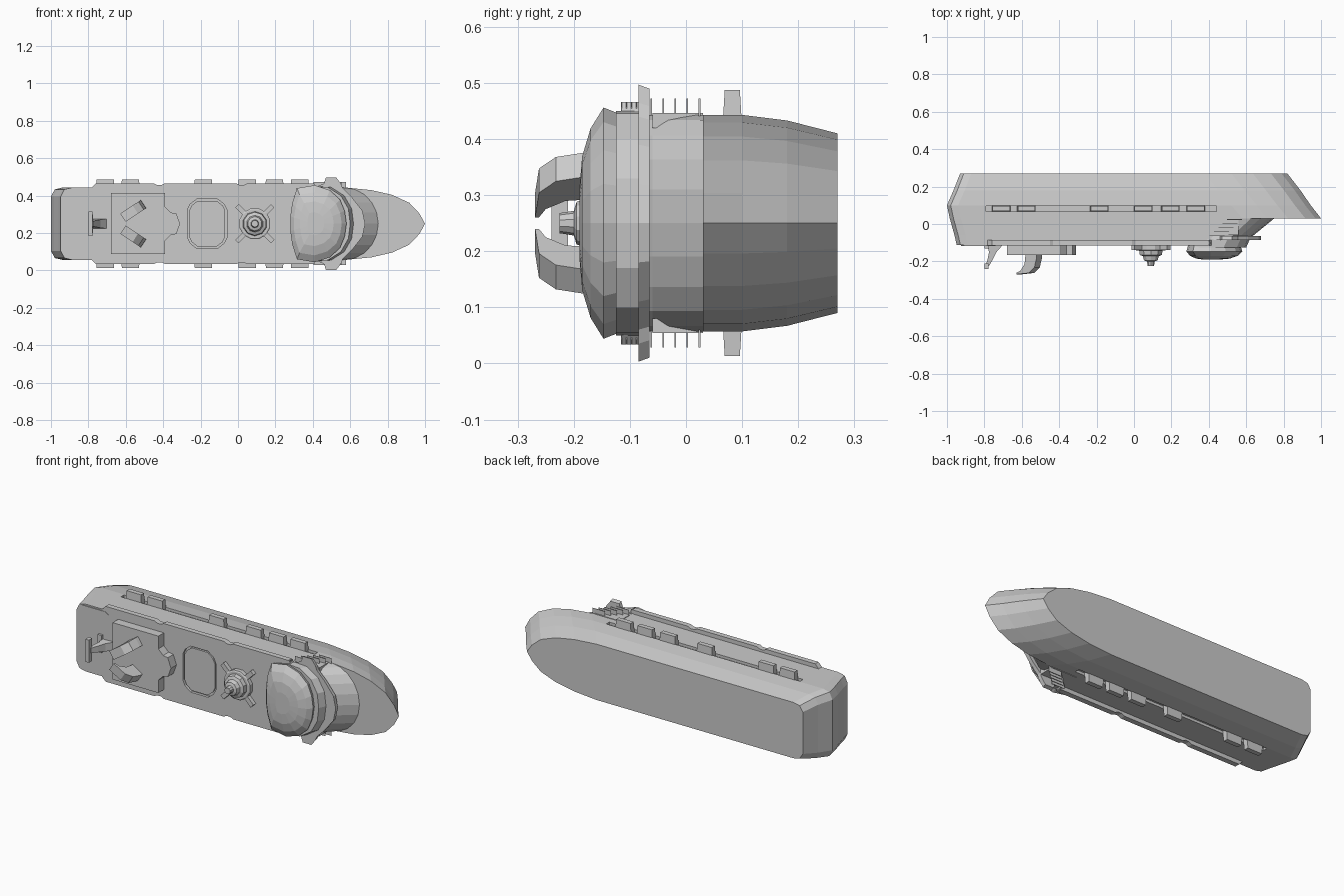
import bpy, bmesh, math
from mathutils import Vector

if "Cube" in bpy.data.objects:
    bpy.data.objects.remove(bpy.data.objects["Cube"])

# Ship lying on its side: x = length, w = across (world z), u = ship's up (world -y)
grey = bpy.data.materials.new("hull_grey")
grey.diffuse_color = (0.6, 0.6, 0.6, 1)
grey.use_nodes = True
grey.node_tree.nodes["Principled BSDF"].inputs["Base Color"].default_value = grey.diffuse_color
MID = 0.25


def P(x, w, u):
    return Vector((x, -u, MID + w))


def finish(name, bm):
    bmesh.ops.recalc_face_normals(bm, faces=bm.faces)
    me = bpy.data.meshes.new(name)
    bm.to_mesh(me)
    bm.free()
    me.materials.append(grey)
    ob = bpy.data.objects.new(name, me)
    bpy.context.collection.objects.link(ob)
    return ob


def skin(name, rings):
    """Join rings of points into a closed solid."""
    bm = bmesh.new()
    loops = [[bm.verts.new(p) for p in r] for r in rings]
    n = len(loops[0])
    for a, b in zip(loops, loops[1:]):
        for i in range(n):
            j = (i + 1) % n
            bm.faces.new((a[i], a[j], b[j], b[i]))
    bm.faces.new(loops[0][::-1])
    bm.faces.new(loops[-1])
    return finish(name, bm)


def loft(name, levels):
    """levels: (u, half outline), mirrored across the centreline."""
    rings = []
    for u, half in levels:
        full = half + [(x, -w) for x, w in reversed(half) if w > 1e-6]
        rings.append([P(x, w, u) for x, w in full])
    return skin(name, rings)


def box(name, x0, x1, w0, w1, u0, u1, taper=0):
    """Box; taper shrinks the outer (far w) face."""
    t = taper
    return skin(name, [
        [P(x0, w0, u0), P(x1, w0, u0), P(x1, w0, u1), P(x0, w0, u1)],
        [P(x0 + t, w1, u0 + t), P(x1 - t, w1, u0 + t),
         P(x1 - t, w1, u1 - t), P(x0 + t, w1, u1 - t)]])


def round_stack(name, cx, levels, n=8):
    """Stack of n-sided rings: (u, radius)."""
    return skin(name, [[P(cx + r * math.cos((i + .5) * math.tau / n),
                          r * math.sin((i + .5) * math.tau / n), u)
                        for i in range(n)] for u, r in levels])


def cut(ob, cutter):
    m = ob.modifiers.new("cut", 'BOOLEAN')
    m.operation = 'DIFFERENCE'
    m.solver = 'EXACT'
    m.object = cutter
    bpy.context.view_layer.objects.active = ob
    bpy.ops.object.modifier_apply(modifier=m.name)
    bpy.data.objects.remove(cutter)


BOW = [(1, 0), (.93, .28), (.8, .58), (.58, .8), (.32, .93), (0, 1)]
ARC = [(math.cos(a), math.sin(a)) for a in [i * math.pi / 10 for i in range(6)]]


def outline(tip, shoulder, b, stern, curve):
    front = [(shoulder + (tip - shoulder) * f, b * h) for f, h in curve]
    return front + [(stern + .06, b), (stern + .02, b * .95), (stern, b * .75)]


# Hull with pointed bow and chamfered stern
hull = loft("hull", [
    (-.27, outline(.82, .38, .16, -.93, BOW)),
    (-.18, outline(.89, .45, .183, -.965, BOW)),
    (-.10, outline(.945, .52, .193, -1.0, BOW)),
    (-.03, outline(1.0, .58, .193, -.985, BOW))])

# Superstructure with raked, rounded front
upper = loft("superstructure", [
    (-.03, outline(.75, .57, .193, -.985, ARC)),
    (.06, outline(.64, .48, .193, -.96, ARC)),
    (.112, outline(.56, .42, .193, -.948, ARC))])

# Lifeboat recesses, lifeboats and stair slats on both sides
for s in (1, -1):
    cut(hull, box("recess_cutter", -.79, .44, s * .178, s * .3, -.095, -.067))
    for x in (-.71, -.575, -.185, .05, .195, .33):
        box("lifeboat", x - .05, x + .05, s * .17, s * .237, -.1, -.065, .004)
    for i in range(5):
        x, u = .405 + .023 * i, .062 - .0215 * i
        box("stair_slat", x, x + .08, s * .17, s * .222, u - .0015, u + .0015)
    box("stair_wall", .40, .56, s * .17, s * .196, -.03, .06)
    for i in range(4):
        u = .088 + .009 * i
        box("deck_rail", .37, .41, s * .19, s * .216, u - .001, u + .001)

# Overhanging top deck with notched edge
edge = [(.43, .18), (.40, .216)]
for x in (.02, -.42):
    edge += [(x + .03, .216), (x + .012, .207), (x - .012, .207), (x - .03, .216)]
edge += [(-.76, .216), (-.785, .19)]
deck = loft("top_deck", [(.085, edge), (.115, edge)])

# Pool recess
pool = [(-.06, .075), (-.075, .105), (-.11, .132), (-.22, .132), (-.255, .105), (-.27, .075)]
for ob in (deck, upper):
    cut(ob, loft("pool_cutter", [(.1, pool), (.2, pool)]))
inner = [(-.165 + (x + .165) * .92, w * .93) for x, w in pool]
loft("pool_floor", [(.095, inner), (.112, inner)])

# Stern deck panel
panel = [(-.74, .17), (-.76, .185), (-.91, .185), (-.925, .165)]
loft("stern_panel", [(.105, panel), (.117, panel)])

# Bridge wing plate
wing = [(.68, 0), (.665, .07), (.61, .14), (.56, .19), (.55, .215),
        (.525, .247), (.47, .247), (.46, .215), (.40, .19)]
loft("bridge_wing", [(.065, [(x, w * .97) for x, w in wing]), (.085, wing)])

# Lower bridge tier
tier = [(.60, 0), (.59, .08), (.55, .15), (.48, .195), (.40, .2), (.32, .18)]
loft("bridge_tier", [(.08, [(x + .02, w) for x, w in tier]), (.125, tier)])

# Bridge dome, flaring out and then rounding over
dome = [(.58, 0), (.57, .07), (.545, .13), (.49, .18), (.41, .206),
        (.315, .19), (.29, .11), (.28, .04)]


def scaled(sx, sw):
    return [(.41 + (x - .41) * sx, w * sw) for x, w in dome]


loft("bridge_dome", [(.11, scaled(.92, .93)), (.147, scaled(1, 1)),
                     (.17, scaled(.85, .82)), (.185, scaled(.6, .58)),
                     (.19, scaled(.3, .3))])

# Funnel platform
plat = [(-.31, 0), (-.33, .055), (-.36, .06), (-.39, .09), (-.39, .163), (-.68, .163)]
loft("funnel_platform", [(.11, plat), (.165, plat)])

# Twin hooked funnels leaning aft and inward
hook = [(0, .16), (.02, .185), (.12, .232), (.4, .262), (1, .269), (1, .262),
        (.8, .25), (.6, .215), (.55, .16)]
for s in (1, -1):
    a, b = Vector((-.505, .105)), Vector((-.615, .032))
    side = Vector((-(b - a).y, (b - a).x)).normalized() * .026
    rings = []
    for k in (1, -1):
        pts = [(a + (b - a) * t + side * k, u) for t, u in hook]
        rings.append([P(p.x, s * p.y, u) for p, u in pts])
    skin("funnel", rings)

# Aft mast with crossbar
fin = [(-.70, .11, .026), (-.735, .15, .022), (-.755, .19, .018), (-.775, .225, .014)]
skin("aft_mast", [[P(x, -h, u), P(x, h, u), P(x - d, h, u), P(x - d, -h, u)]
                  for (x, u, h), d in zip(fin, (.085, .04, .028, .02))])
box("mast_crossbar", -.8, -.778, -.065, .065, .21, .24)
box("mast_foot", -.80, -.775, -.05, .05, .11, .13)

# Radar mast with four corner struts
round_stack("radar_base", .09, [(.11, .085), (.138, .085), (.142, .078)], 12)
round_stack("radar_tower", .09, [(.14, .066), (.165, .062), (.172, .045),
                                 (.195, .038), (.2, .022), (.225, .018)], 10)
for sx in (1, -1):
    for sw in (1, -1):
        d = Vector((sx, sw)).normalized()
        q = Vector((-d.y, d.x)) * .013
        c = Vector((.09, 0))
        foot = [c + d * .06 + q, c + d * .135 + q, c + d * .135 - q, c + d * .06 - q]
        skin("radar_strut", [[P(p.x, p.y, u) for p in foot] for u in (.11, .138)])
